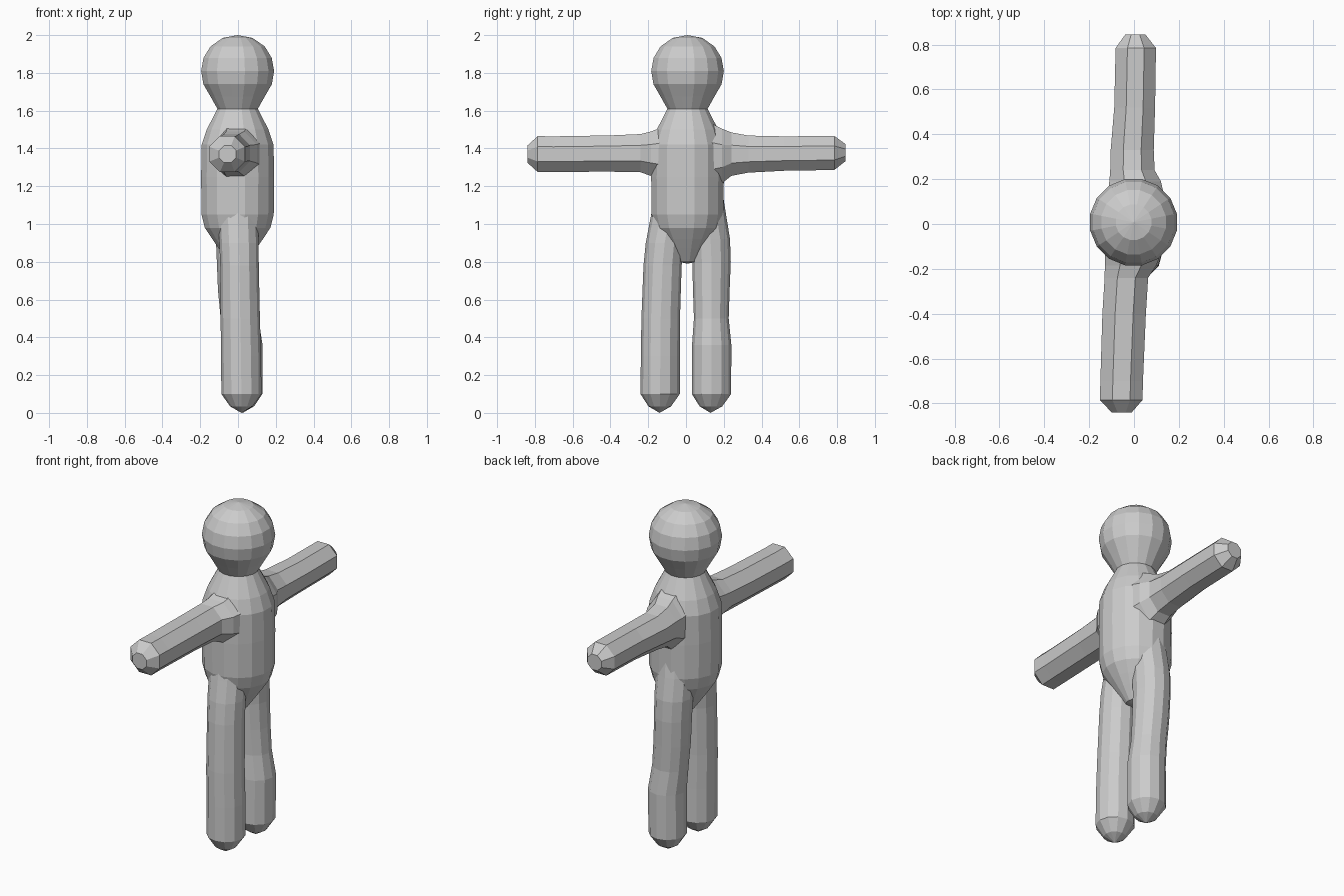
import bpy
import bmesh
import math


def loft(name, axis, sides, offset, stations):
    """Closed tube along z or y; each station is (position, centre a, centre b, radius a, radius b)."""
    bm = bmesh.new()
    rings = []
    for t, ca, cb, ra, rb in stations:
        ring = []
        for i in range(sides):
            ang = 2 * math.pi * (i + offset) / sides
            a, b = ca + ra * math.cos(ang), cb + rb * math.sin(ang)
            ring.append(bm.verts.new((a, b, t) if axis == "z" else (a, t, b)))
        rings.append(ring)
    for lo, hi in zip(rings, rings[1:]):
        for i in range(sides):
            j = (i + 1) % sides
            bm.faces.new((lo[i], lo[j], hi[j], hi[i]))
    # cap open ends, pointed ends collapse below
    for ring, st in ((rings[0], stations[0]), (rings[-1], stations[-1])):
        if st[3] > 0:
            bm.faces.new(ring)
    bmesh.ops.remove_doubles(bm, verts=bm.verts, dist=0.0005)
    bmesh.ops.recalc_face_normals(bm, faces=bm.faces)
    mesh = bpy.data.meshes.new(name)
    bm.to_mesh(mesh)
    bm.free()
    obj = bpy.data.objects.new(name, mesh)
    bpy.context.collection.objects.link(obj)
    return obj


# Head and torso: one turned profile (radius, height)
profile = [(0, 0.79), (0.05, 0.80), (0.10, 0.87), (0.135, 0.92), (0.175, 0.98),
           (0.193, 1.05), (0.195, 1.25), (0.192, 1.42), (0.165, 1.50), (0.108, 1.61),
           (0.145, 1.675), (0.183, 1.74), (0.195, 1.81), (0.182, 1.88),
           (0.145, 1.94), (0.08, 1.985), (0, 2.0)]
figure = loft("figure", "z", 16, 0.5,
              [(z, -0.002, 0.008, r * 1.01, r * 1.005) for r, z in profile])

# Arms: octagonal, flared where they meet the torso
K = 1 / math.cos(math.pi / 8)


def arm(name, rows):
    return loft(name, "y", 8, 0.5, [(y, x, z, rx * K, rz * K) for y, x, z, rx, rz in rows])


arms = [
    arm("front_arm", [(-0.84, -0.055, 1.37, 0.045, 0.045), (-0.785, -0.057, 1.37, 0.095, 0.095),
                      (-0.70, -0.055, 1.37, 0.095, 0.094), (-0.40, -0.044, 1.373, 0.097, 0.096),
                      (-0.24, -0.034, 1.375, 0.097, 0.101), (-0.185, -0.015, 1.372, 0.115, 0.118),
                      (-0.10, 0.0, 1.372, 0.13, 0.15)]),
    arm("back_arm", [(0.10, 0.01, 1.36, 0.13, 0.19), (0.19, 0.005, 1.36, 0.115, 0.145),
                     (0.24, -0.007, 1.37, 0.099, 0.115), (0.33, -0.008, 1.37, 0.096, 0.098),
                     (0.52, 0.003, 1.373, 0.091, 0.091), (0.785, 0.008, 1.376, 0.09, 0.09),
                     (0.845, 0.006, 1.378, 0.045, 0.045)]),
]

# Legs: twelve-sided with pointed feet, drifting into the hips
legs = [
    loft("front_leg", "z", 12, 0, [
        (0, 0.018, -0.14, 0, 0), (0.035, 0.018, -0.139, 0.06, 0.06),
        (0.10, 0.018, -0.137, 0.106, 0.104), (0.30, 0.016, -0.136, 0.106, 0.103),
        (0.50, 0.012, -0.134, 0.104, 0.102), (0.78, 0.008, -0.124, 0.102, 0.101),
        (0.90, 0.005, -0.113, 0.104, 0.10), (1.02, 0, -0.09, 0.105, 0.10),
        (1.18, 0, -0.07, 0.09, 0.09)]),
    loft("back_leg", "z", 12, 0, [
        (0, 0.025, 0.13, 0, 0), (0.035, 0.025, 0.132, 0.06, 0.06),
        (0.10, 0.025, 0.135, 0.104, 0.104), (0.36, 0.026, 0.136, 0.104, 0.104),
        (0.50, 0.008, 0.134, 0.10, 0.092), (0.65, -0.004, 0.134, 0.102, 0.097),
        (0.80, -0.010, 0.135, 0.102, 0.102), (0.92, -0.012, 0.13, 0.105, 0.103),
        (1.05, -0.01, 0.11, 0.105, 0.102), (1.22, 0, 0.085, 0.09, 0.10)]),
]

# Fuse the limbs into the body as one flat-shaded skin
for limb in arms + legs:
    mod = figure.modifiers.new(limb.name, "BOOLEAN")
    mod.operation = "UNION"
    mod.solver = "EXACT"
    mod.object = limb
bpy.context.view_layer.objects.active = figure
figure.select_set(True)
for limb in arms + legs:
    bpy.ops.object.modifier_apply(modifier=limb.name)
for limb in arms + legs:
    bpy.data.objects.remove(limb)
